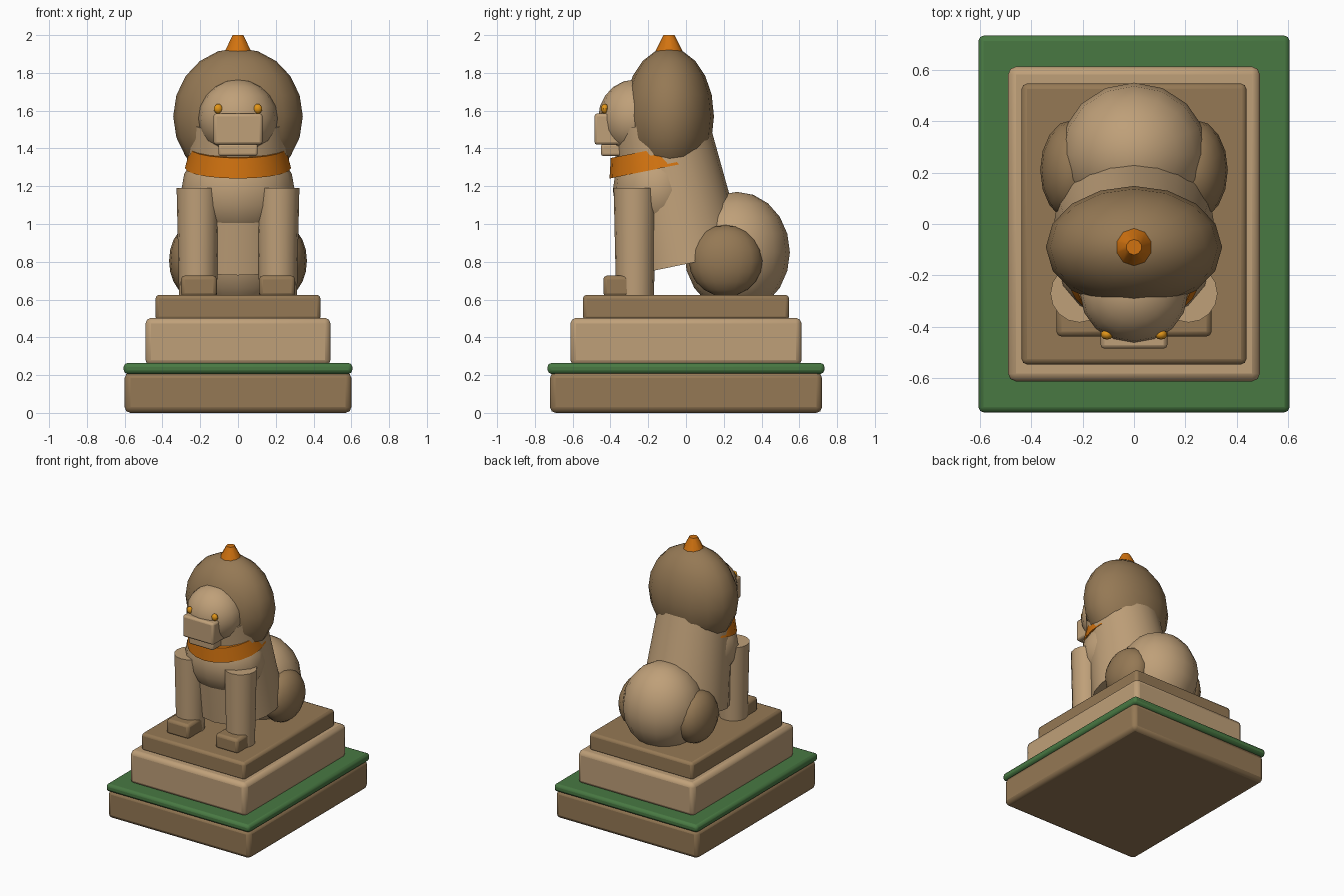
import bpy
from math import radians

if "Cube" in bpy.data.objects:
    bpy.data.objects.remove(bpy.data.objects["Cube"])

def material(name, rgb):
    m = bpy.data.materials.new(name)
    m.diffuse_color = (*rgb, 1)
    m.use_nodes = True
    m.node_tree.nodes["Principled BSDF"].inputs["Base Color"].default_value = m.diffuse_color
    return m

STONE = material("light_stone", (0.52, 0.35, 0.19))
DARK = material("dark_stone", (0.30, 0.19, 0.09))
GREEN = material("green_trim", (0.065, 0.19, 0.055))
ORANGE = material("orange", (0.64, 0.17, 0.005))
AMBER = material("amber", (0.75, 0.30, 0.01))

def finish(name, mat, angle=40):
    o = bpy.context.object
    o.name = name
    o.data.materials.append(mat)
    bpy.ops.object.transform_apply(location=False, rotation=False, scale=True)
    bpy.ops.object.shade_smooth_by_angle(angle=radians(angle))
    return o

def block(name, mat, x, y, z, bevel):
    """Bevelled box from (min, max) pairs."""
    bpy.ops.mesh.primitive_cube_add(size=1, location=[sum(p) / 2 for p in (x, y, z)])
    bpy.context.object.scale = [p[1] - p[0] for p in (x, y, z)]
    o = finish(name, mat)
    b = o.modifiers.new("bevel", 'BEVEL')
    b.width, b.segments = bevel, 2
    return o

def ball(name, mat, centre, radii, seg=16, rings=10):
    bpy.ops.mesh.primitive_uv_sphere_add(segments=seg, ring_count=rings, radius=1, location=centre)
    bpy.context.object.scale = radii
    return finish(name, mat)

def taper(name, mat, centre, r1, r2, depth, sides=16, tilt=0):
    bpy.ops.mesh.primitive_cone_add(vertices=sides, radius1=r1, radius2=r2, depth=depth,
                                    location=centre, rotation=(tilt, 0, 0))
    return finish(name, mat)

# stepped pedestal
block("base_slab", DARK, (-.6, .6), (-.72, .72), (0, .215), .03)
block("green_ledge", GREEN, (-.605, .605), (-.733, .733), (.207, .264), .02)
block("plinth", STONE, (-.49, .49), (-.612, .612), (.25, .503), .03)
block("top_step", DARK, (-.437, .437), (-.546, .546), (.49, .625), .02)

# body
LEAN = 0.2
ball("haunches", STONE, (0, .27, .85), (.29, .28, .32))
taper("torso", STONE, (0, -.065, 1.165), .31, .255, .765, 20, LEAN)
ball("chest", STONE, (0, -.15, 1.18), (.30, .237, .27))

# legs, mirrored left and right
for side, s in (("left", -1), ("right", 1)):
    ball(f"{side}_thigh", DARK, (s * .24, .21, .805), (.125, .195, .19))
    taper(f"{side}_front_leg", STONE, (s * .212, -.27, .9), .1, .113, .58)
    block(f"{side}_paw", DARK, sorted((s * .112, s * .302)), (-.438, -.24), (.615, .727), .02)

# collar
taper("collar", ORANGE, (0, -.14, 1.348), .281, .253, .105, 20, LEAN)

# head
ball("mane", DARK, (0, -.09, 1.57), (.343, .238, .362))
ball("face", STONE, (0, -.27, 1.56), (.21, .195, .205))
block("muzzle", STONE, (-.13, .13), (-.485, -.3), (1.42, 1.585), .015)
block("jaw", STONE, (-.104, .104), (-.45, -.27), (1.36, 1.425), .012)
for side, s in (("left", -1), ("right", 1)):
    ball(f"{side}_eye", AMBER, (s * .105, -.43, 1.61), (.024, .02, .026), 10, 8)
taper("crest_knob", ORANGE, (0, -.09, 1.95), .08, .03, .1, 10)
